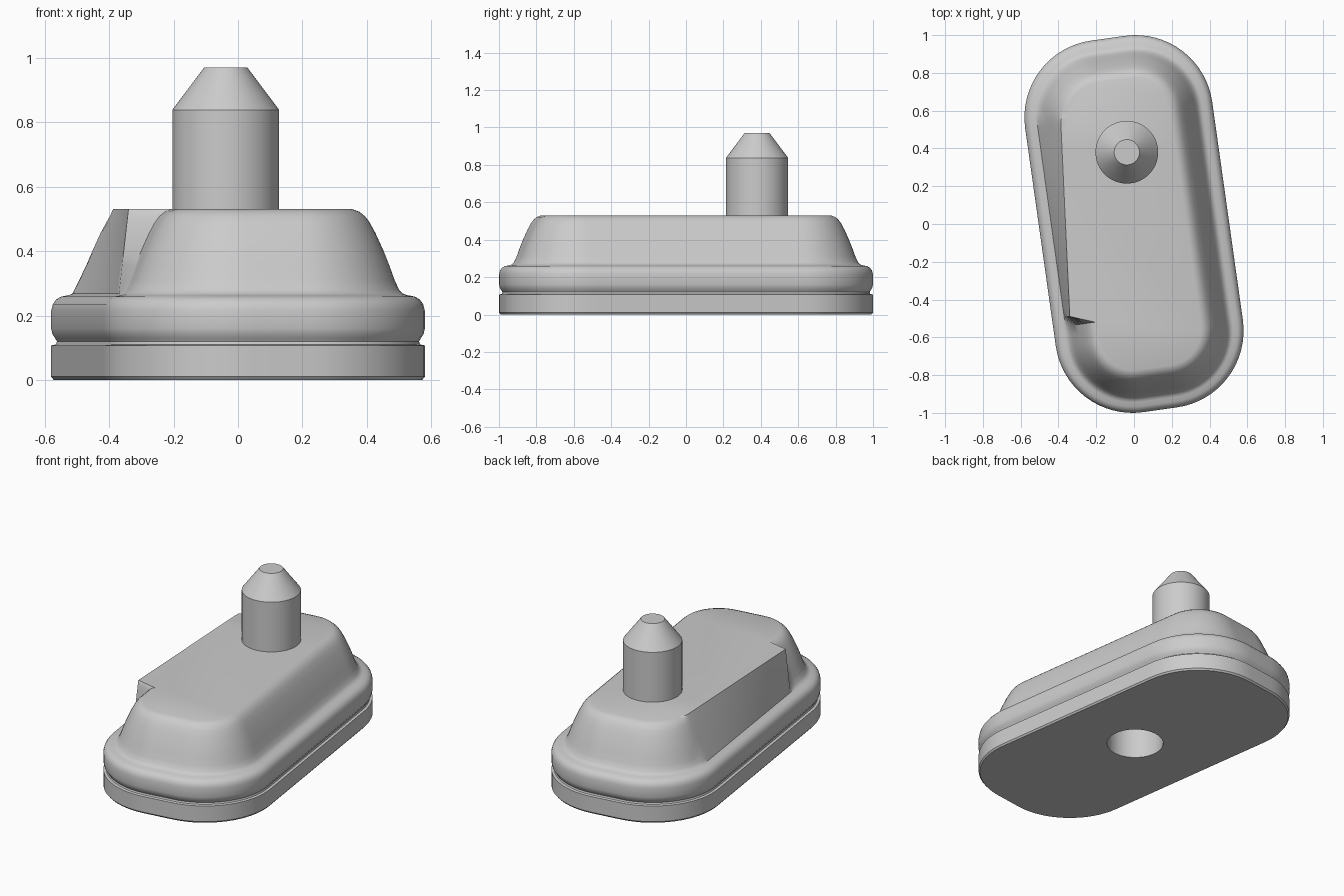
import bpy
import bmesh
from math import radians, sin, cos, pi

default = bpy.data.objects.get("Cube")
if default:
    bpy.data.objects.remove(default, do_unlink=True)

TILT = radians(8)
HALF_X, HALF_Y, RADIUS = 0.09, 0.583, 0.41   # corner centres and corner radius
SHOULDER_Z, TOP_Z = 0.265, 0.53

grey = bpy.data.materials.new("plain_grey")
grey.use_nodes = True
grey.diffuse_color = (0.6, 0.6, 0.6, 1)
grey.node_tree.nodes["Principled BSDF"].inputs["Base Color"].default_value = (0.6, 0.6, 0.6, 1)


def outline():
    """Rounded rectangle as (corner centre x, y, outward normal x, y)."""
    points = []
    corners = [(1, 1), (-1, 1), (-1, -1), (1, -1)]
    for k, (sx, sy) in enumerate(corners):
        for i in range(17):
            a = (k + i / 16) * pi / 2
            points.append((sx * HALF_X, sy * HALF_Y, cos(a), sin(a)))
        if k % 2:                            # subdivide the long straight sides
            for i in range(1, 24):
                points.append((sx * HALF_X, sy * HALF_Y * (1 - i / 12), sx, 0))
    return points


def steep_inset(y, z, inset):
    """Sharper, twisting wall along the -x side."""
    t = (y + 0.45) / 1.1
    if z <= SHOULDER_Z or t < 0 or t > 1:
        return inset
    crest = 0.094 + 0.103 * t
    return min(inset, 0.065 + (crest - 0.065) * (z - SHOULDER_Z) / (TOP_Z - SHOULDER_Z))


def finish(name, bm):
    bmesh.ops.recalc_face_normals(bm, faces=bm.faces)
    mesh = bpy.data.meshes.new(name)
    bm.to_mesh(mesh)
    bm.free()
    mesh.materials.append(grey)
    obj = bpy.data.objects.new(name, mesh)
    bpy.context.collection.objects.link(obj)
    return obj


def loft(name, rings):
    """Skin a stack of equal rings and cap both ends."""
    bm = bmesh.new()
    loops = [[bm.verts.new(p) for p in ring] for ring in rings]
    for low, high in zip(loops, loops[1:]):
        n = len(low)
        for i in range(n):
            j = (i + 1) % n
            bm.faces.new((low[i], low[j], high[j], high[i]))
    bm.faces.new(loops[0][::-1])
    bm.faces.new(loops[-1])
    return finish(name, bm)


def turned(name, x, y, profile, sides=64):
    return loft(name, [[(x + r * cos(2 * pi * i / sides), y + r * sin(2 * pi * i / sides), z)
                        for i in range(sides)] for r, z in profile])


def smooth(obj, angle=30):
    bpy.ops.object.select_all(action="DESELECT")
    obj.select_set(True)
    bpy.context.view_layer.objects.active = obj
    bpy.ops.object.shade_smooth_by_angle(angle=radians(angle))


# Body: base plate, groove, rounded rail and domed upper wall as (inset, height)
profile = [(0.008, 0), (0, 0.01), (0, 0.107), (0.015, 0.11), (0.018, 0.12), (0.012, 0.13),
           (0.004, 0.142), (0, 0.16), (0, 0.215), (0.005, 0.235), (0.016, 0.25),
           (0.032, 0.259), (0.055, 0.263), (0.068, 0.268), (0.08, 0.28), (0.094, 0.31),
           (0.11, 0.355), (0.128, 0.4), (0.153, 0.455), (0.172, 0.49), (0.186, 0.508),
           (0.203, 0.522), (0.225, TOP_Z)]
shape = outline()
rings = []
for inset, z in profile:
    ring = []
    for cx, cy, nx, ny in shape:
        d = inset
        if nx < -0.9:
            d = steep_inset(cy + ny * RADIUS, z, inset)
        x, y = cx + nx * (RADIUS - d), cy + ny * (RADIUS - d)
        ring.append((x * cos(TILT) - y * sin(TILT), x * sin(TILT) + y * cos(TILT), z))
    rings.append(ring)
body = loft("body", rings)

# Socket in the underside
bore = turned("socket_cutter", 0, 0.01, [(0.163, -0.1), (0.163, 0.4)])
cut = body.modifiers.new("socket", "BOOLEAN")
cut.operation = "DIFFERENCE"
cut.solver = "EXACT"
cut.object = bore
bpy.context.view_layer.objects.active = body
body.select_set(True)
bpy.ops.object.modifier_apply(modifier=cut.name)
bpy.data.objects.remove(bore, do_unlink=True)
smooth(body, 35)

# Pin with a chamfered tip
pin = turned("pin", -0.038, 0.38, [(0.166, TOP_Z - 0.01), (0.166, 0.838), (0.067, 0.97)])
smooth(pin)
